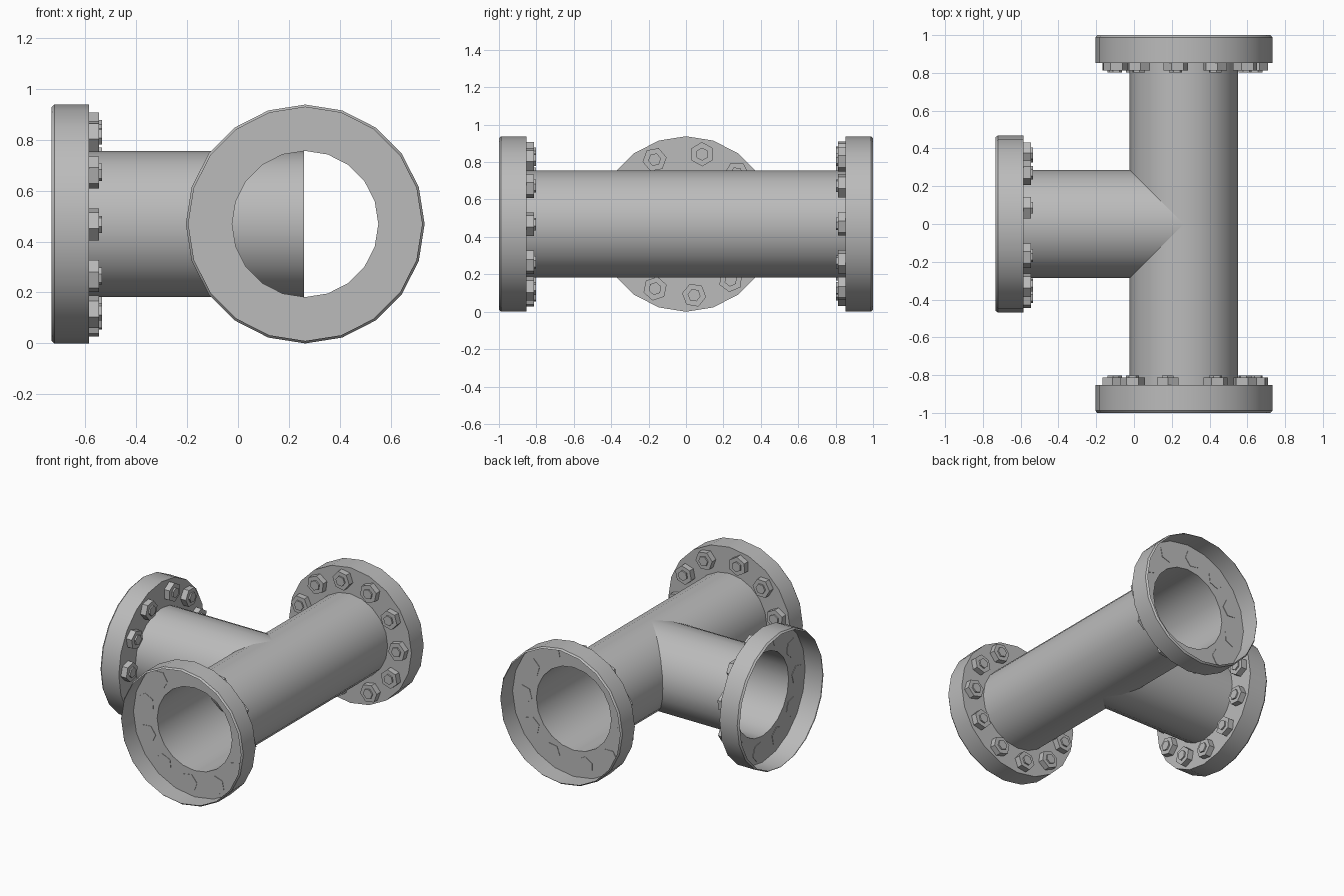
import bpy, bmesh, math
from mathutils import Matrix, Vector

cube = bpy.data.objects.get("Cube")
if cube:
    bpy.data.objects.remove(cube)

SIDES = 20
PIPE_R = 0.287
RIM_R = 0.469
DEPTH = 0.147            # flange depth
CENTRE = Vector((0.264, 0, 0.469))

steel = bpy.data.materials.new("grey_steel")
steel.use_nodes = True
COLOUR = (0.5, 0.5, 0.5, 1)
steel.diffuse_color = COLOUR
steel.node_tree.nodes["Principled BSDF"].inputs["Base Color"].default_value = COLOUR


def frame(right, up, origin):
    """Matrix whose z axis points out of the pipe end."""
    r, u = Vector(right), Vector(up)
    return Matrix.Translation(origin) @ Matrix((r, u, r.cross(u))).transposed().to_4x4()


def finish(name, bm, matrix, smooth=True):
    mesh = bpy.data.meshes.new(name)
    bm.to_mesh(mesh)
    bm.free()
    mesh.materials.append(steel)
    obj = bpy.data.objects.new(name, mesh)
    obj.matrix_world = matrix
    bpy.context.collection.objects.link(obj)
    if smooth:
        bpy.ops.object.select_all(action="DESELECT")
        obj.select_set(True)
        bpy.context.view_layer.objects.active = obj
        bpy.ops.object.shade_smooth_by_angle(angle=math.radians(30))
    return obj


def lathe(name, profile, matrix):
    """Open surface of revolution from (radius, height) points."""
    bm = bmesh.new()
    rings = []
    for radius, z in profile:
        rings.append([bm.verts.new((radius * math.cos(a), radius * math.sin(a), z))
                      for a in (math.tau * i / SIDES for i in range(SIDES))])
    for low, high in zip(rings, rings[1:]):
        for i in range(SIDES):
            j = (i + 1) % SIDES
            bm.faces.new((low[i], low[j], high[j], high[i]))
    return finish(name, bm, matrix)


def bolts(name, matrix):
    """Eleven hexagonal nuts with bolt ends, showing faintly through the flange."""
    bm = bmesh.new()
    for i in range(11):
        angle = math.radians(103 + 32.1 * i)
        spot = Matrix.Rotation(angle, 4, "Z") @ Matrix.Translation((0.383, 0, 0))
        turn = Matrix.Rotation(math.radians(16), 4, "Z")
        for radius, low, high in ((0.065, -0.041, 0.003), (0.035, -0.051, -0.03)):
            place = spot @ Matrix.Translation((0, 0, (low + high) / 2)) @ turn
            bmesh.ops.create_cone(bm, cap_ends=True, segments=6, radius1=radius,
                                  radius2=radius, depth=high - low, matrix=place)
    finish(name, bm, matrix, smooth=False)


# Pipe ends: name, right and up axes seen from outside, distance of the flange plate
ends = (
    ("front", (1, 0, 0), (0, 0, 1), 0.853),
    ("back", (1, 0, 0), (0, 0, -1), 0.853),
    ("branch", (0, -1, 0), (0, 0, 1), 0.85),
)
for name, right, up, reach in ends:
    outward = Vector(right).cross(Vector(up))
    plate = frame(right, up, CENTRE + outward * reach)
    # Flange: flat ring, rim wall and chamfered lip, open at the end
    lathe(name + "_flange", [(PIPE_R, 0), (RIM_R, 0), (RIM_R, DEPTH - 0.012),
                             (RIM_R - 0.01, DEPTH)], plate)
    bolts(name + "_bolts", plate)

# Pipes: straight run and side branch that ends on its axis
lathe("main_pipe", [(PIPE_R, -0.853), (PIPE_R, 0.853)],
      frame((1, 0, 0), (0, 0, 1), CENTRE))
lathe("branch_pipe", [(PIPE_R, 0.005), (PIPE_R, 0.85)],
      frame((0, -1, 0), (0, 0, 1), CENTRE))
